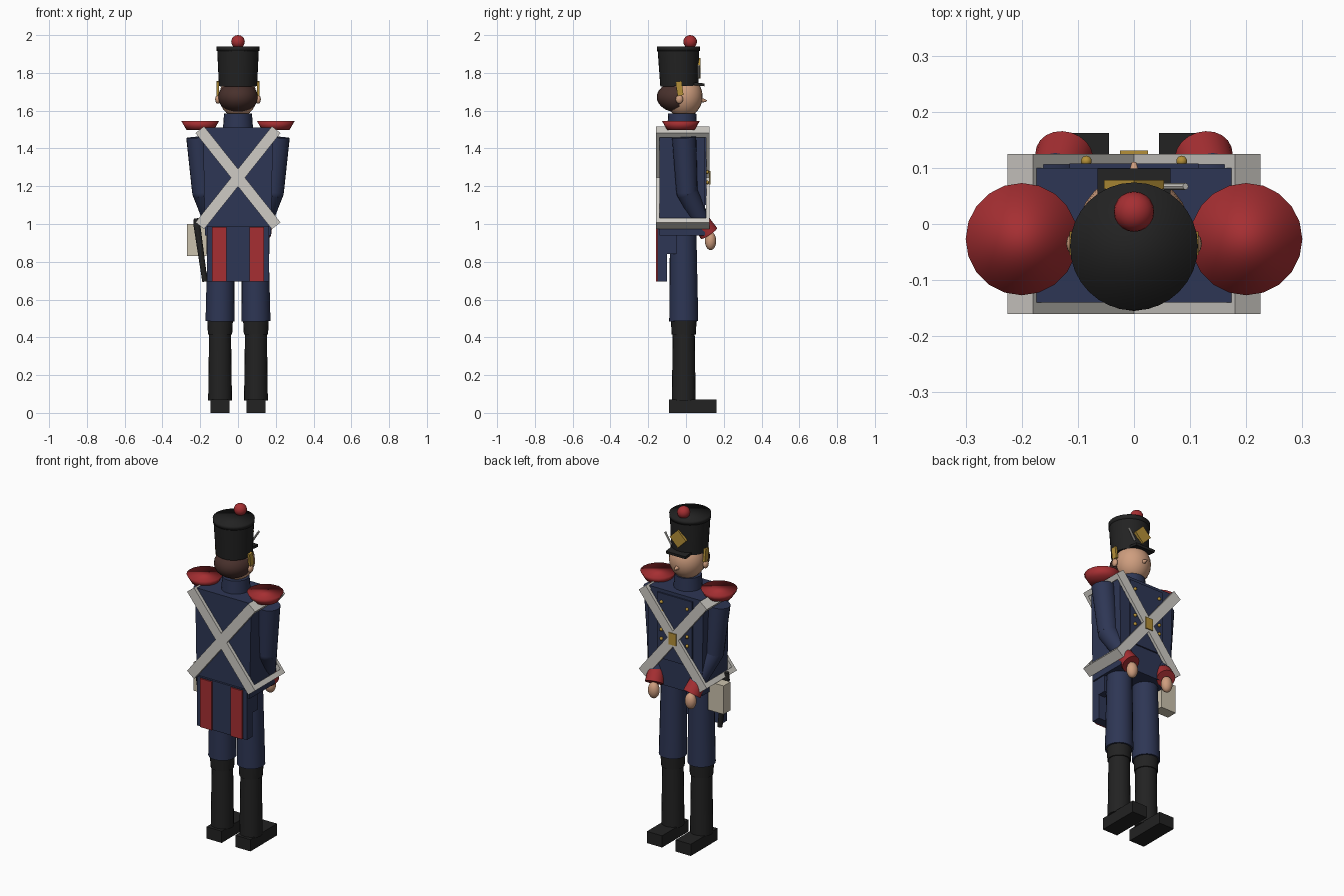
import bpy, bmesh, math
from mathutils import Vector, Matrix

if "Cube" in bpy.data.objects:
    bpy.data.objects.remove(bpy.data.objects["Cube"])


def mat(name, r, g, b):
    m = bpy.data.materials.new(name)
    m.diffuse_color = (r, g, b, 1)
    m.use_nodes = True
    m.node_tree.nodes["Principled BSDF"].inputs["Base Color"].default_value = m.diffuse_color
    return m


NAVY = mat("navy cloth", 0.027, 0.037, 0.09)
RED = mat("red cloth", 0.38, 0.028, 0.032)
BLACK = mat("black leather", 0.016, 0.016, 0.016)
WHITE = mat("white leather", 0.62, 0.60, 0.56)
GOLD = mat("brass", 0.46, 0.28, 0.04)
SKIN = mat("skin", 0.62, 0.34, 0.21)
HAIR = mat("brown hair", 0.065, 0.03, 0.025)
BAG = mat("canvas", 0.60, 0.54, 0.42)


def finish(bm, name, m, smooth=None):
    bmesh.ops.recalc_face_normals(bm, faces=bm.faces)
    me = bpy.data.meshes.new(name)
    bm.to_mesh(me)
    bm.free()
    me.materials.append(m)
    ob = bpy.data.objects.new(name, me)
    bpy.context.collection.objects.link(ob)
    if smooth:
        bpy.ops.object.select_all(action='DESELECT')
        ob.select_set(True)
        bpy.context.view_layer.objects.active = ob
        bpy.ops.object.shade_smooth_by_angle(angle=math.radians(smooth))
    return ob


def box(name, lo, hi, m, rot=None, top=1.0):
    """Box between two corners, optionally turned and widened at the top."""
    lo, hi = Vector(lo), Vector(hi)
    bm = bmesh.new()
    bmesh.ops.create_cube(bm, size=1)
    for v in bm.verts:
        if v.co.z > 0:
            v.co.x *= top
        v.co = Vector(a * b for a, b in zip(v.co, hi - lo))
        if rot:
            v.co = rot @ v.co
        v.co += (lo + hi) / 2
    return finish(bm, name, m)


def tube(name, a, b, ra, rb, m, n=20, smooth=40):
    """Tapered cylinder from point a to point b."""
    a, b = Vector(a), Vector(b)
    d = b - a
    M = Matrix.Translation((a + b) / 2) @ d.to_track_quat('Z', 'Y').to_matrix().to_4x4()
    bm = bmesh.new()
    bmesh.ops.create_cone(bm, cap_ends=True, segments=n, radius1=ra, radius2=rb,
                          depth=d.length, matrix=M)
    return finish(bm, name, m, smooth)


def ball(name, c, r, m, n=20, cut_y=None):
    """Ellipsoid, optionally keeping only the part behind cut_y."""
    bm = bmesh.new()
    bmesh.ops.create_uvsphere(bm, u_segments=n, v_segments=n // 2 + 2, radius=1)
    for v in bm.verts:
        v.co = Vector(a * b for a, b in zip(v.co, r)) + Vector(c)
    if cut_y is not None:
        geom = bm.verts[:] + bm.edges[:] + bm.faces[:]
        bmesh.ops.bisect_plane(bm, geom=geom, plane_co=(0, cut_y, 0),
                               plane_no=(0, 1, 0), clear_outer=True)
        bmesh.ops.holes_fill(bm, edges=[e for e in bm.edges if e.is_boundary])
    return finish(bm, name, m, 60)


def rot_y(deg):
    return Matrix.Rotation(math.radians(deg), 3, 'Y')


# Coat body, front panel, collar
box("coat_body", (-0.175, -0.14, 0.94), (0.175, 0.10, 1.51), NAVY, top=1.06)
box("coat_front_panel", (-0.115, 0.098, 1.10), (0.115, 0.108, 1.49), NAVY)
tube("collar", (0, -0.02, 1.50), (0, -0.02, 1.585), 0.08, 0.074, NAVY)

# Coat tails with red stripes
box("coat_tail", (-0.165, -0.152, 0.695), (0.165, -0.10, 0.99), NAVY)

for s, side in ((-1, "left"), (1, "right")):
    box(side + "_tail_stripe", (s * 0.10 - 0.038, -0.16, 0.695),
        (s * 0.10 + 0.038, -0.151, 0.985), RED)
    box(side + "_coat_flap", (s * 0.145 - 0.022, -0.105, 0.84),
        (s * 0.145 + 0.022, -0.05, 0.96), NAVY)

    # Legs and boots
    x = s * 0.095
    box(side + "_shoe", (x - 0.05, -0.09, 0), (x + 0.05, 0.162, 0.07), BLACK)
    tube(side + "_boot_shaft", (x, -0.012, 0.065), (x, -0.012, 0.43), 0.063, 0.058, BLACK)
    tube(side + "_boot_cuff", (x, -0.012, 0.415), (x, -0.012, 0.49), 0.064, 0.068, BLACK)
    tube(side + "_trouser_leg", (x, -0.012, 0.485), (x * 0.95, -0.015, 0.96),
         0.077, 0.070, NAVY)

    # Arms, cuffs and hands
    elbow = (s * 0.187, 0.005, 1.17)
    wrist = (s * 0.135, 0.085, 1.01)
    tube(side + "_upper_arm", (s * 0.21, -0.01, 1.46), elbow, 0.064, 0.056, NAVY)
    ball(side + "_elbow", elbow, (0.056, 0.056, 0.056), NAVY)
    tube(side + "_forearm", elbow, wrist, 0.056, 0.046, NAVY)
    tube(side + "_cuff", (s * 0.136, 0.082, 1.01), (s * 0.124, 0.122, 0.95),
         0.047, 0.052, RED)
    ball(side + "_hand", (s * 0.122, 0.130, 0.91), (0.033, 0.03, 0.048), SKIN)

    # Shoulder pads
    tube(side + "_epaulette", (s * 0.2, -0.027, 1.497), (s * 0.2, -0.027, 1.545),
         0.072, 0.10, RED, 20, 180)

    # Ears and chin scales
    ball(side + "_ear", (s * 0.107, -0.035, 1.66), (0.014, 0.02, 0.023), SKIN, 12)
    box(side + "_chin_scale", (s * 0.108 - 0.007, -0.05, 1.68),
        (s * 0.108 + 0.007, -0.018, 1.755), GOLD,
        Matrix.Rotation(math.radians(8), 3, 'X'))

    # Coat buttons
    for i in range(6):
        ball(f"{side}_button_{i + 1}", (s * 0.085, 0.112, 1.44 - i * 0.055),
             (0.01, 0.01, 0.01), GOLD, 10)

    # Crossed belt: a looped frame around the body, tilted about the depth axis
    bm = bmesh.new()
    rings = []
    for z in (-0.029, 0.029):
        for hx, y0, y1 in ((0.325, -0.16, 0.125), (0.295, -0.139, 0.106)):
            rings.append([bm.verts.new(rot_y(s * 51.5) @ Vector((px, py, z))
                                       + Vector((0, 0, 1.245)))
                          for px, py in ((-hx, y0), (hx, y0), (hx, y1), (-hx, y1))])
    for a, b in ((0, 1), (1, 3), (3, 2), (2, 0)):
        for i in range(4):
            j = (i + 1) % 4
            bm.faces.new((rings[a][i], rings[a][j], rings[b][j], rings[b][i]))
    finish(bm, side + "_cross_belt", WHITE)

box("belt_plate", (-0.025, 0.115, 1.21), (0.025, 0.131, 1.28), GOLD)

# Head
ball("head", (0, -0.012, 1.675), (0.1, 0.1, 0.11), SKIN, 24)
ball("hair", (0, -0.035, 1.672), (0.106, 0.12, 0.083), HAIR, 24, cut_y=-0.035)
tube("nose", (0, 0.08, 1.655), (0, 0.11, 1.652), 0.014, 0.004, SKIN, 10)

# Tall hat
tube("hat_body", (0, -0.035, 1.73), (0, -0.04, 1.92), 0.101, 0.110, BLACK, 32)
tube("hat_crown", (0, -0.04, 1.915), (0, -0.04, 1.94), 0.113, 0.114, BLACK, 32, 180)
box("hat_visor", (-0.065, 0.02, 1.733), (0.065, 0.098, 1.748), BLACK,
    Matrix.Rotation(math.radians(-6), 3, 'X'))
box("hat_badge", (-0.038, 0.062, 1.787), (0.038, 0.078, 1.863), GOLD, rot_y(45))
tube("hat_pin", (0.05, 0.067, 1.775), (0.092, 0.067, 1.84), 0.006, 0.006, WHITE, 8)
ball("pompom", (0, 0.022, 1.965), (0.036, 0.036, 0.035), RED)

# Side bag and sword
box("side_bag", (-0.27, -0.035, 0.83), (-0.168, 0.03, 1.0), BAG)
tube("scabbard", (-0.217, -0.07, 0.99), (-0.175, -0.07, 0.695), 0.018, 0.014, BLACK, 12)
tube("sword_grip", (-0.222, -0.07, 1.03), (-0.217, -0.07, 0.985), 0.012, 0.02, BLACK, 12)
